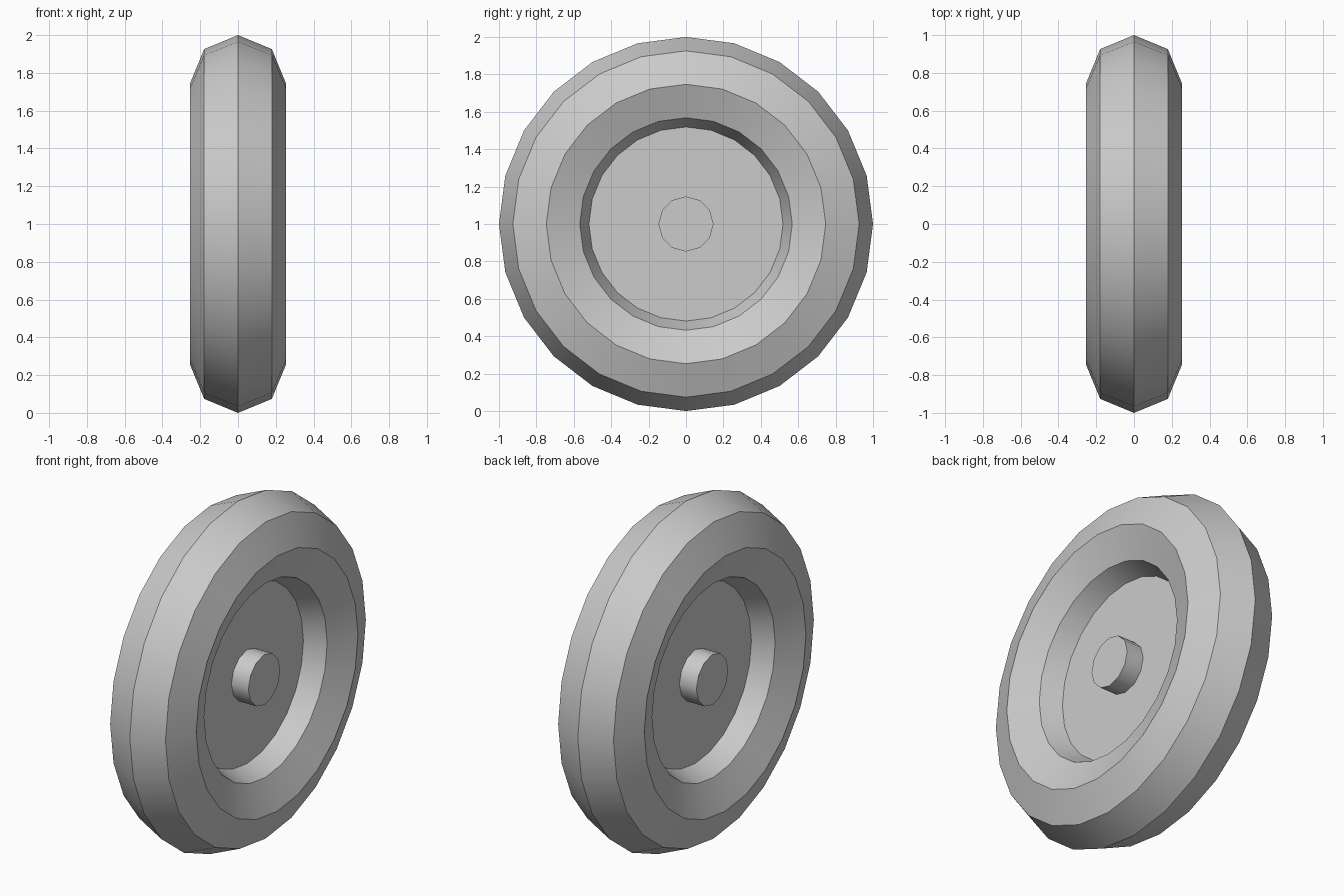
import bpy
import math

if "Cube" in bpy.data.objects:
    bpy.data.objects.remove(bpy.data.objects["Cube"], do_unlink=True)

SIDEWAYS = (0, math.pi / 2, 0)  # turns the axle from z to x
CENTRE = (0, 0, 1)

# One plain grey for the whole wheel
grey = bpy.data.materials.new("plain_grey")
grey.use_nodes = True
colour = (0.6, 0.6, 0.6, 1)
grey.diffuse_color = colour
grey.node_tree.nodes["Principled BSDF"].inputs["Base Color"].default_value = colour


def finish(name):
    """Name the new part, colour it and smooth it around the axle."""
    part = bpy.context.object
    part.name = name
    part.data.materials.append(grey)
    bpy.ops.object.transform_apply(location=False, rotation=True, scale=False)
    bpy.ops.object.shade_smooth_by_angle(angle=math.radians(35))
    return part


def axle_cylinder(name, sides, radius, width):
    bpy.ops.mesh.primitive_cylinder_add(
        vertices=sides, radius=radius, depth=width,
        location=CENTRE, rotation=SIDEWAYS)
    return finish(name)


# Tyre with an eight-sided section
bpy.ops.mesh.primitive_torus_add(
    major_segments=24, minor_segments=8, major_radius=0.747,
    minor_radius=0.253, location=CENTRE, rotation=SIDEWAYS)
finish("tyre")

# Wheel disc, its rim buried in the tyre
axle_cylinder("wheel_disc", 24, 0.56, 0.12)

# Hub standing out of the disc on both sides
axle_cylinder("hub", 12, 0.147, 0.34)
